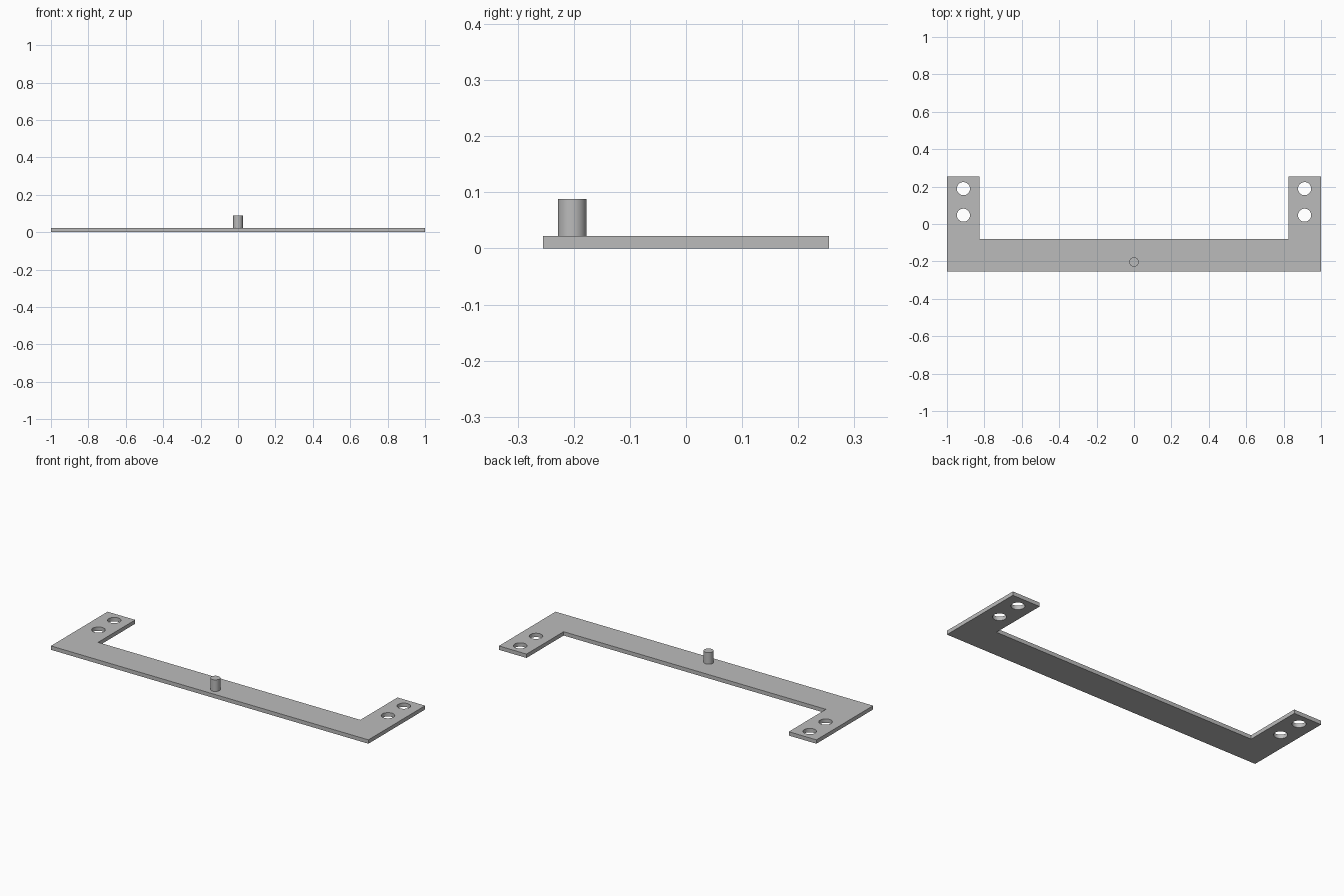
import bpy
import bmesh
import math

cube = bpy.data.objects.get("Cube")
if cube:
    bpy.data.objects.remove(cube, do_unlink=True)

THICK = 0.022           # plate thickness
FRONT, BACK = -0.255, 0.255
INNER_X, INNER_Y = 0.826, -0.079
HOLE_X, HOLE_R = 0.912, 0.035
PIN_Y, PIN_R, PIN_TOP = -0.203, 0.0255, 0.088

grey = bpy.data.materials.new("plain grey")
grey.use_nodes = True
colour = (0.5, 0.5, 0.5, 1)
grey.diffuse_color = colour
grey.node_tree.nodes["Principled BSDF"].inputs["Base Color"].default_value = colour


def select_only(obj):
    bpy.ops.object.select_all(action="DESELECT")
    obj.select_set(True)
    bpy.context.view_layer.objects.active = obj


def cylinder(name, x, y, z0, z1, radius):
    bpy.ops.mesh.primitive_cylinder_add(
        vertices=48, radius=radius, depth=z1 - z0, location=(x, y, (z0 + z1) / 2))
    obj = bpy.context.object
    obj.name = name
    obj.data.materials.append(grey)
    return obj


def prism(name, outline, height):
    bm = bmesh.new()
    face = bm.faces.new([bm.verts.new((x, y, 0)) for x, y in outline])
    top = bmesh.ops.extrude_face_region(bm, geom=[face])["geom"]
    verts = [v for v in top if isinstance(v, bmesh.types.BMVert)]
    bmesh.ops.translate(bm, verts=verts, vec=(0, 0, height))
    bmesh.ops.recalc_face_normals(bm, faces=bm.faces)
    mesh = bpy.data.meshes.new(name)
    bm.to_mesh(mesh)
    bm.free()
    mesh.materials.append(grey)
    obj = bpy.data.objects.new(name, mesh)
    bpy.context.collection.objects.link(obj)
    return obj


# U-shaped bracket plate: half outline mirrored across x
half = [(1, FRONT), (1, BACK), (INNER_X, BACK), (INNER_X, INNER_Y)]
plate = prism("bracket_plate", half + [(-x, y) for x, y in reversed(half)], THICK)

# Two screw holes through each arm
for side in (-1, 1):
    for y in (0.047, 0.189):
        cutter = cylinder("hole_cutter", side * HOLE_X, y, -0.05, 0.1, HOLE_R)
        cutter.hide_render = True
        select_only(plate)
        cut = plate.modifiers.new("screw_hole", "BOOLEAN")
        cut.operation = "DIFFERENCE"
        cut.solver = "EXACT"
        cut.object = cutter
        bpy.ops.object.modifier_apply(modifier=cut.name)
        bpy.data.objects.remove(cutter, do_unlink=True)

# Locating pin standing on the cross bar
pin = cylinder("locating_pin", 0, PIN_Y, THICK, PIN_TOP, PIN_R)

for obj in (plate, pin):
    select_only(obj)
    bpy.ops.object.shade_smooth_by_angle(angle=math.radians(30))
